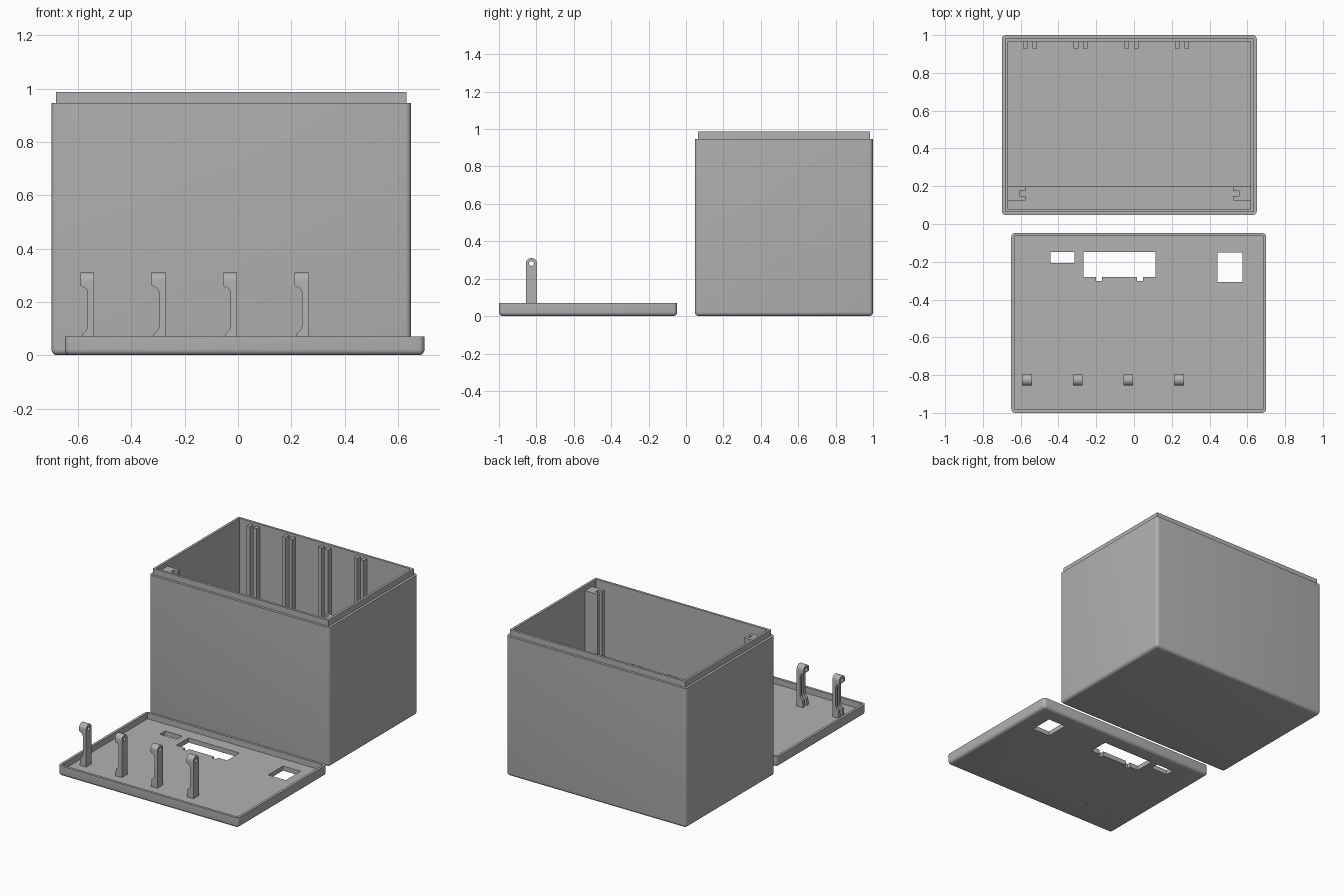
import bpy, bmesh, math
from mathutils import Matrix

if "Cube" in bpy.data.objects:
    bpy.data.objects.remove(bpy.data.objects["Cube"])

grey = bpy.data.materials.new("light grey plastic")
grey.diffuse_color = (0.445, 0.445, 0.445, 1)
grey.use_nodes = True
grey.node_tree.nodes["Principled BSDF"].inputs["Base Color"].default_value = grey.diffuse_color


def finish(bm, name):
    bmesh.ops.recalc_face_normals(bm, faces=bm.faces[:])
    me = bpy.data.meshes.new(name)
    bm.to_mesh(me)
    bm.free()
    me.materials.append(grey)
    ob = bpy.data.objects.new(name, me)
    bpy.context.collection.objects.link(ob)
    return ob


def box(name, x0, x1, y0, y1, z0, z1, radius=0):
    """Block; a radius rounds every edge except those around the top."""
    bm = bmesh.new()
    bmesh.ops.create_cube(bm, size=1)
    for v in bm.verts:
        v.co = ((x0 + x1) / 2 + v.co.x * (x1 - x0),
                (y0 + y1) / 2 + v.co.y * (y1 - y0),
                (z0 + z1) / 2 + v.co.z * (z1 - z0))
    if radius:
        edges = [e for e in bm.edges if min(v.co.z for v in e.verts) < z1 - 1e-4]
        bmesh.ops.bevel(bm, geom=edges, offset=radius, segments=5,
                        profile=0.5, affect='EDGES')
    return finish(bm, name)


def prism(name, outline, axis, lo, hi):
    """Outline extruded along an axis; 2D points are the other two axes in order."""
    def place(p, d):
        return {'X': (d, *p), 'Y': (p[0], d, p[1]), 'Z': (*p, d)}[axis]
    bm = bmesh.new()
    face = bm.faces.new([bm.verts.new(place(p, lo)) for p in outline])
    geo = bmesh.ops.extrude_face_region(bm, geom=[face])["geom"]
    shift = [a - b for a, b in zip(place((0, 0), hi), place((0, 0), lo))]
    bmesh.ops.translate(bm, vec=shift, verts=[g for g in geo if isinstance(g, bmesh.types.BMVert)])
    return finish(bm, name)


def arc(cx, cy, r, a0, a1, n=8):
    return [(cx + r * math.cos(math.radians(a0 + (a1 - a0) * i / n)),
             cy + r * math.sin(math.radians(a0 + (a1 - a0) * i / n))) for i in range(n + 1)]


def combine(ob, other, operation='DIFFERENCE'):
    mod = ob.modifiers.new("cut", 'BOOLEAN')
    mod.operation, mod.solver, mod.object = operation, 'EXACT', other
    bpy.context.view_layer.objects.active = ob
    bpy.ops.object.modifier_apply(modifier=mod.name)
    bpy.data.objects.remove(other)


def smooth(ob):
    bpy.ops.object.select_all(action='DESELECT')
    ob.select_set(True)
    bpy.context.view_layer.objects.active = ob
    bpy.ops.object.shade_smooth_by_angle(angle=math.radians(30))


# Case: rounded tub with a stepped lip around the open top
case = box("case", -0.70, 0.65, 0.047, 1.0, 0, 0.947, 0.022)
combine(case, box("lip", -0.683, 0.633, 0.064, 0.983, 0.5, 0.987), 'UNION')
combine(case, box("cavity", -0.667, 0.617, 0.08, 0.967, 0.033, 1.2))
smooth(case)

# Paired ribs on the inside of the back wall
for i in range(4):
    cx = -0.55 + 0.268 * i
    for side in (-1, 1):
        c = cx + side * 0.025
        box("back_rib", c - 0.012, c + 0.012, 0.93, 0.97, 0.03, 0.97)

# Slotted panel guides at both ends near the front wall, and the floor step
mid = -0.025
for side in (-1, 1):
    channel = [(0.645, 0.125), (0.55, 0.125), (0.55, 0.148), (0.58, 0.148),
               (0.58, 0.176), (0.55, 0.176), (0.55, 0.2), (0.645, 0.2)]
    prism("panel_guide", [(mid + side * x, y) for x, y in channel], 'Z', 0.03, 0.955)
box("floor_step", -0.67, 0.62, 0.078, 0.2, 0.03, 0.05)

# Lid: shallow tray with openings
lid = box("lid", -0.65, 0.70, -1.0, -0.047, 0, 0.071, 0.022)
combine(lid, box("recess", -0.633, 0.683, -0.983, -0.064, 0.031, 0.2))
combine(lid, box("small_opening", -0.442, -0.315, -0.206, -0.148, -0.1, 0.2))
combine(lid, box("square_opening", 0.442, 0.574, -0.308, -0.15, -0.1, 0.2))
notched = [(-0.267, -0.148), (-0.267, -0.28), (-0.202, -0.28), (-0.202, -0.303),
           (-0.17, -0.303), (-0.17, -0.28), (0.016, -0.28), (0.016, -0.303),
           (0.048, -0.303), (0.048, -0.28), (0.114, -0.28), (0.114, -0.148)]
combine(lid, prism("notched_opening", notched, 'Z', -0.1, 0.2))

# Hooked posts with an eye, a groove down one side and a hole through the lid
yc = -0.826
for i in range(4):
    x = -0.592 + 0.268 * i
    combine(lid, prism("wire_hole", arc(x + 0.022, yc, 0.008, 0, 337.5, 15), 'Z', -0.1, 0.2))
    side = ([(x + 0.052, 0.025), (x + 0.052, 0.311), (x, 0.311), (x, 0.262)]
            + arc(x + 0.003, 0.232, 0.025, 80, 0, 6)
            + arc(x - 0.012, 0.115, 0.04, 0, -60, 6) + [(x + 0.004, 0.025)])
    post = prism("hook_post", side, 'Y', yc - 0.06, yc + 0.06)
    face = ([(yc - 0.03, 0.0), (yc + 0.03, 0.0)] + arc(yc, 0.281, 0.03, 0, 180, 16))
    combine(post, prism("round_top", face, 'X', x - 0.1, x + 0.1), 'INTERSECT')
    combine(post, prism("eye", arc(yc, 0.281, 0.013, 0, 337.5, 15), 'X', x - 0.1, x + 0.1))
    combine(post, box("groove", x - 0.03, x + 0.04, yc - 0.011, yc + 0.011, 0.01, 0.225))
    smooth(post)
smooth(lid)
